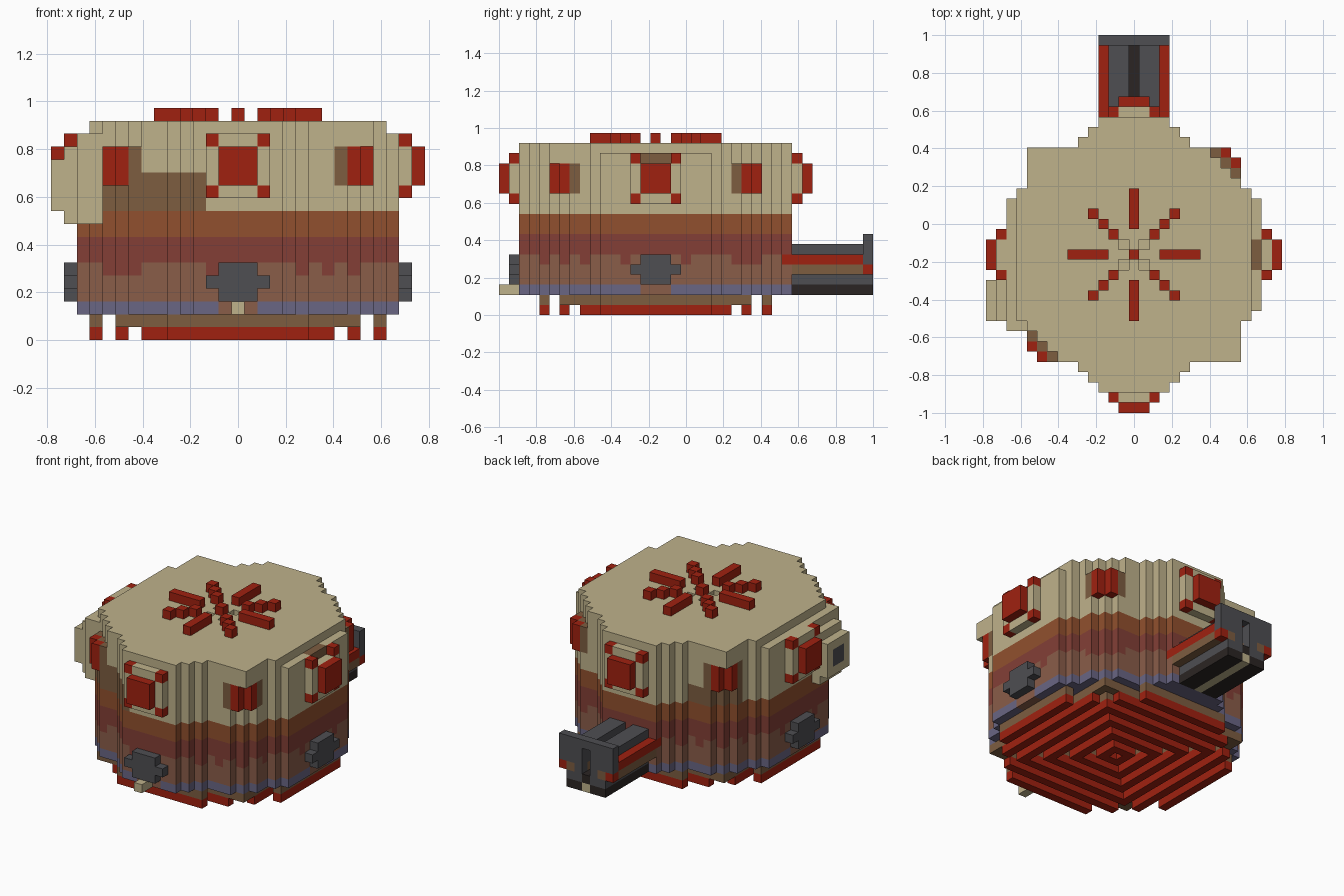
import bpy
import bmesh

cube = bpy.data.objects.get("Cube")
if cube:
    bpy.data.objects.remove(cube, do_unlink=True)

U = 2 / 37          # block size
CENTRE = 15.5       # distance in blocks from the front end to the drum axis

COLOURS = {
    "beige": "BFB28B", "red": "A02110", "grey": "4E4E52",
    "brown": "7D5D40", "rust": "91502E", "maroon": "833F36",
    "clay": "8A5D49", "slate": "6A6684", "black": "2B2523",
}
NAMES = list(COLOURS)


def linear(c):
    return c / 12.92 if c <= 0.04045 else ((c + 0.055) / 1.055) ** 2.4


def make_material(name, code):
    mat = bpy.data.materials.new(name)
    mat.use_nodes = True
    rgb = [linear(v / 255) for v in bytes.fromhex(code)] + [1]
    mat.diffuse_color = rgb
    mat.node_tree.nodes["Principled BSDF"].inputs["Base Color"].default_value = rgb
    return mat


MATERIALS = [make_material(n, c) for n, c in COLOURS.items()]
blocks = {}         # (x, y, z) -> (part, colour)


def fill(part, colour, xs, ys, zs):
    """Fill inclusive ranges of blocks."""
    for x in range(xs[0], xs[1] + 1):
        for y in range(ys[0], ys[1] + 1):
            for z in range(zs[0], zs[1] + 1):
                blocks[x, y, z] = (part, colour)


def clear(x, y, z):
    blocks.pop((x, y, z), None)


# Drum: stepped round outline, half width by distance from the axis
def half_width(y):
    y = abs(y)
    if y > 10:
        return 16 - y if y < 14 else 0
    return {10: 8, 9: 9, 8: 10, 7: 10, 6: 11}.get(y, 12)


def drum_colour(x, y, z):
    if z == 2:
        hatch = (abs(x) == 1 and y < 0) or (abs(y) <= 1 and abs(x) == 12)
        return "clay" if hatch else "slate"
    if z < 5:
        return "clay"
    if z == 5:
        return "maroon" if (x + y) % 3 == 0 else "clay"
    if z < 8:
        return "maroon"
    if z < 10:
        return "rust"
    if -10 <= x <= -3 and y < -7 and z < 13:        # bare patch in the shell
        return "brown"
    if -10 <= x <= -6 and y > 7 and z < 12:
        return "brown"
    return "beige"


for y in range(-13, 14):
    w = half_width(y)
    for z in range(2, 16):
        for x in range(-w, w + 1):
            blocks[x, y, z] = ("drum", drum_colour(x, y, z))

# Roof: square with stepped bulges, two opposite corners cut away
for y in range(-13, 14):
    w = min(11, half_width(y))
    if 7 <= abs(y) <= 10:
        w = 10
    fill("roof", "beige", (-w, w), (y, y), (16, 16))
    if 7 <= abs(y) <= 10:
        fill("roof", "beige", (-w, w), (y, y), (15, 15))
for s in (-1, 1):
    for x in range(7, 11):
        for y in range(7, 11):
            if x + y >= 18:
                for z in (15, 16):
                    clear(s * x, s * y, z)
    for t in (-1, 1):
        clear(s, t, 16)
fill("roof", "brown", (12, 12), (-1, 1), (15, 15))

# Roof star
fill("roof_star", "red", (0, 0), (0, 0), (17, 17))
for s in (-1, 1):
    a, b = sorted((3 * s, 6 * s))
    fill("roof_star", "red", (a, b), (0, 0), (17, 17))
    fill("roof_star", "red", (0, 0), (a, b), (17, 17))
    for d in (2, 3, 4):
        for t in (-1, 1):
            fill("roof_star", "red", (s * d, s * d), (t * d, t * d), (17, 17))


# Panels on the four sides: a turned helper places them by side
def on_side(side, part, colour, across, depth, zs):
    axis, sign = side
    lo, hi = sorted((sign * depth, sign * depth))
    if axis == "x":
        fill(part, colour, (lo, hi), across, zs)
    else:
        fill(part, colour, across, (lo, hi), zs)


for side, d in ((("x", -1), 12), (("x", 1), 12), (("y", -1), 13), (("y", 1), 13)):
    on_side(side, "window_frame", "beige", (-1, 1), d + 1, (11, 15))
    on_side(side, "window_frame", "beige", (-2, 2), d + 1, (12, 14))
    for a in (-2, 2):
        for z in (11, 15):
            on_side(side, "window_corner", "red", (a, a), d + 1, (z, z))
    on_side(side, "window", "red", (-1, 1), d + 2, (12, 14))
    if side != ("y", 1):
        on_side(side, "side_port", "grey", (-1, 1), d + 1, (3, 5))
        on_side(side, "side_port", "grey", (-2, 2), d + 1, (4, 4))
clear(13, 0, 15)
for a in (-1, 1):
    clear(13, a, 15)

# Corner windows set diagonally on a brown backing
for s in (-1, 1):
    for t in (-1, 1):
        for x, y in ((8, 10), (9, 9), (10, 8)):
            fill("corner_backing", "brown", (s * x, s * x), (t * y, t * y), (12, 14))
        for x, y in ((9, 10), (10, 9)):
            fill("corner_window", "red", (s * x, s * x), (t * y, t * y), (12, 14))

# Stepped box on the side, with a dark opening
fill("side_box", "beige", (-12, -11), (-7, -3), (9, 15))
fill("side_box", "beige", (-13, -13), (-6, -3), (9, 14))
fill("side_box", "beige", (-14, -14), (-6, -3), (10, 13))
fill("side_box", "grey", (-14, -14), (-5, -4), (11, 12))

# Front spout
fill("front_spout", "beige", (0, 0), (-15, -14), (2, 2))

# Rear arm: layered channel with an open slot and an end plate
fill("rear_arm", "black", (-2, 2), (14, 21), (2, 2))
fill("rear_arm", "grey", (-2, 2), (14, 21), (3, 3))
fill("rear_arm", "brown", (-3, 3), (14, 20), (4, 4))
fill("rear_arm", "grey", (-2, 2), (14, 20), (5, 6))
for s in (-3, 3):
    fill("arm_rail", "red", (s, s), (13, 20), (5, 5))
fill("arm_end_plate", "grey", (-3, 3), (21, 21), (4, 7))
for s in (-1, 1):
    fill("arm_end_plate", "red", (3 * s, 3 * s), (21, 21), (4, 4))
    fill("arm_end_plate", "brown", (2 * s, 2 * s), (21, 21), (4, 4))
for y in range(14, 22):
    blocks[0, y, 2] = ("rear_arm", "beige")
    blocks[0, y, 3] = ("rear_arm", "black")
    for z in (4, 5, 6):
        clear(0, y, z)

# Base: nested square rings of slats
for d, length in ((1, 1), (3, 3), (5, 5), (7, 7), (9, 7), (11, 5)):
    top = 9 if d == 9 else length
    for s in (-d, d):
        for n, z, part, colour in ((top, 1, "slat_mount", "brown"),
                                   (length, 0, "base_slat", "red")):
            fill(part, colour, (s, s), (-n, n), (z, z))
            fill(part, colour, (-n, n), (s, s), (z, z))

# Skin the blocks: one object per part, only exposed faces kept
AXES = ((1, 0, 0), (0, 1, 0), (0, 0, 1))
for part in sorted({p for p, _ in blocks.values()}):
    bm = bmesh.new()
    for pos, (owner, colour) in blocks.items():
        if owner != part:
            continue
        for a in range(3):
            for s in (-1, 1):
                near = tuple(p + s * q for p, q in zip(pos, AXES[a]))
                if near in blocks:
                    continue
                b, c = (a + 1) % 3, (a + 2) % 3
                corners = []
                for m, n in ((-1, -1), (1, -1), (1, 1), (-1, 1)):
                    p = list(pos)
                    p[a] += s / 2
                    p[b] += m / 2
                    p[c] += n / 2
                    corners.append(bm.verts.new((p[0] * U, (p[1] + CENTRE) * U - 1,
                                                 (p[2] + 0.5) * U)))
                face = bm.faces.new(corners if s > 0 else corners[::-1])
                face.material_index = NAMES.index(colour)
    bmesh.ops.remove_doubles(bm, verts=bm.verts, dist=U / 100)
    bmesh.ops.dissolve_limit(bm, angle_limit=0.01, verts=bm.verts, edges=bm.edges,
                             delimit={"MATERIAL", "NORMAL"})
    mesh = bpy.data.meshes.new(part)
    bm.to_mesh(mesh)
    bm.free()
    for mat in MATERIALS:
        mesh.materials.append(mat)
    bpy.context.collection.objects.link(bpy.data.objects.new(part, mesh))
